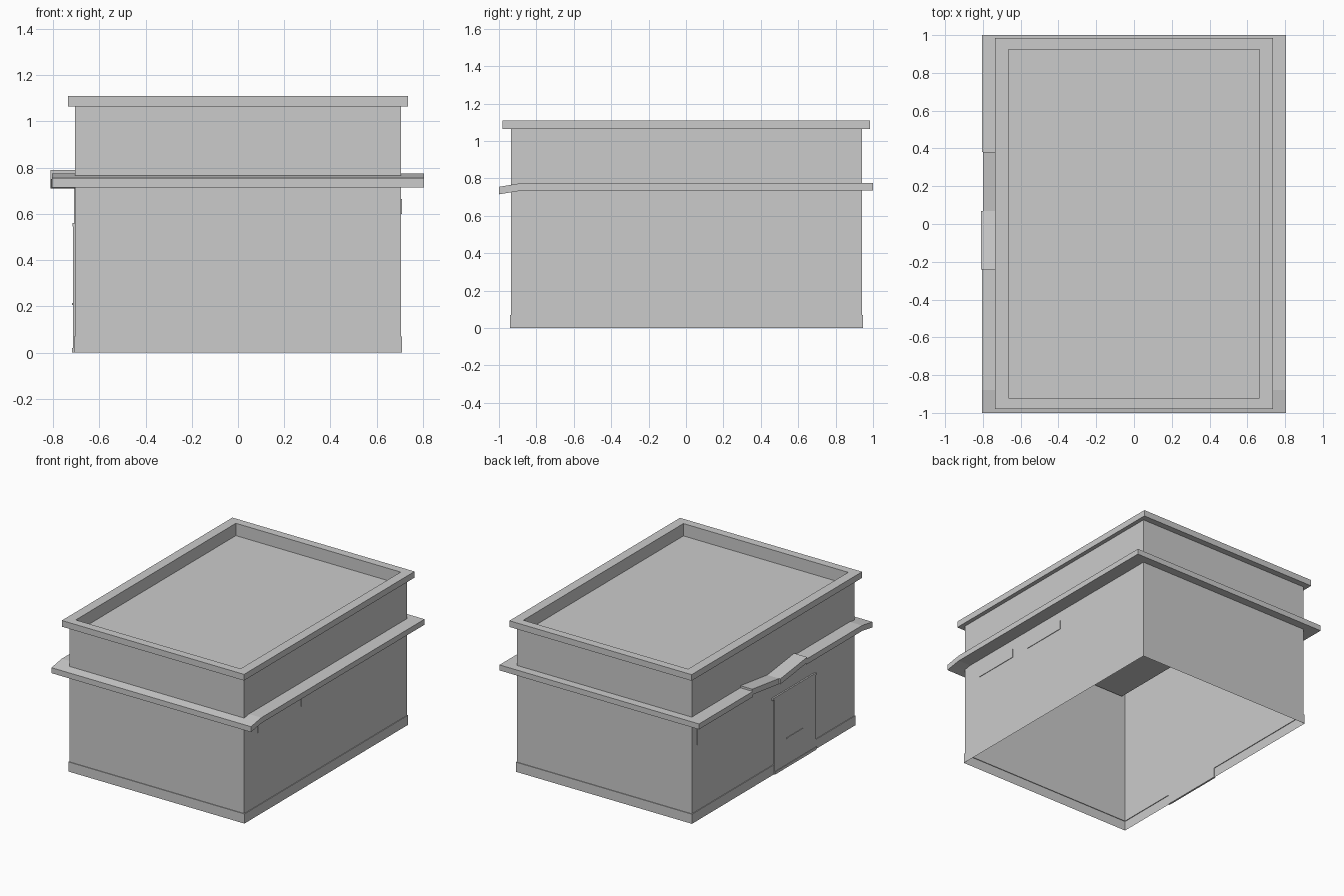
import bpy

cube = bpy.data.objects.get("Cube")
if cube:
    bpy.data.objects.remove(cube, do_unlink=True)

grey = bpy.data.materials.new("plain_grey")
grey.use_nodes = True
colour = (0.6, 0.6, 0.6, 1)
grey.diffuse_color = colour
grey.node_tree.nodes["Principled BSDF"].inputs["Base Color"].default_value = colour


def make(name, verts, faces):
    mesh = bpy.data.meshes.new(name)
    mesh.from_pydata(verts, [], faces)
    mesh.materials.append(grey)
    obj = bpy.data.objects.new(name, mesh)
    bpy.context.collection.objects.link(obj)
    return obj


def shell(name, levels, cap=False):
    """Loft rectangles, each given as half width, front, back, height."""
    verts, faces = [], []
    for w, f, b, z in levels:
        verts += [(-w, f, z), (w, f, z), (w, b, z), (-w, b, z)]
    for i in range(len(levels) - 1):
        for k in range(4):
            a, c = 4 * i + k, 4 * i + (k + 1) % 4
            faces.append((a, c, c + 4, a + 4))
    if cap:
        n = len(verts)
        faces.append((n - 4, n - 3, n - 2, n - 1))
    return make(name, verts, faces)


def slab(name, x0, x1, y0, y1, top0, top1, thick=0.04):
    """Box whose top may slope from top0 at y0 to top1 at y1."""
    verts = [(x, y, z) for x in (x0, x1)
             for y, t in ((y0, top0), (y1, top1)) for z in (t - thick, t)]
    faces = [(0, 1, 3, 2), (4, 6, 7, 5), (0, 4, 5, 1),
             (2, 3, 7, 6), (1, 5, 7, 3), (0, 2, 6, 4)]
    return make(name, verts, faces)


# Hollow body, open underneath, with base trim
base = (0.71, -0.94, 0.945)
wall = (0.705, -0.935, 0.94)
shell("base_trim", [base + (0,), base + (0.07,), wall + (0.07,)])
shell("walls", [wall + (0.07,), wall + (1.065,)])

# Overhanging parapet and sunken flat roof
rim = (0.735, -0.98, 0.985)
inner = (0.665, -0.92, 0.925)
shell("parapet_and_roof", [wall + (1.065,), rim + (1.065,), rim + (1.11,),
                           inner + (1.11,), inner + (1.02,)], cap=True)

# Flat ledge on the back and sides
W, O, LEDGE = 0.705, 0.805, 0.775
slab("back_ledge", -O, O, 0.94, 1, LEDGE, LEDGE)
slab("left_ledge", W, O, -0.88, 0.94, LEDGE, LEDGE)
slab("right_ledge_back", -O, -W, 0.38, 0.94, LEDGE, LEDGE)
slab("right_ledge_front", -O, -W, -0.88, -0.24, LEDGE, LEDGE)

# Dipped canopy over the door
slab("canopy_back", -0.8, -W, 0.07, 0.38, 0.75, 0.79)
slab("canopy_front", -0.81, -W, -0.24, 0.07, 0.79, 0.75)

# Front awning sloping down, wrapped around both corners
slab("front_awning", -O, O, -1, -0.935, 0.755, 0.766)
for side, x0, x1 in (("left", W, O), ("right", -O, -W)):
    slab(side + "_awning_return", x0, x1, -0.935, -0.88, 0.766, LEDGE)

# Window panels on the left wall
for i, y in enumerate((-0.78, -0.28)):
    slab(f"left_window_{i + 1}", W, W + 0.004, y, y + 0.35, 0.665, 0.665, 0.065)

# Door, lintel, handle, sill and window on the right wall
slab("door", -0.714, -W, -0.48, 0, 0.55, 0.55, 0.55)
slab("door_lintel", -0.716, -W, -0.48, 0.02, 0.56, 0.56, 0.015)
slab("door_handle", -0.718, -W, -0.33, -0.14, 0.215, 0.215, 0.008)
slab("door_sill", -0.718, -W, -0.48, 0, 0.02, 0.02, 0.02)
slab("right_window", -0.709, -W, 0.46, 0.88, 0.71, 0.71, 0.16)
